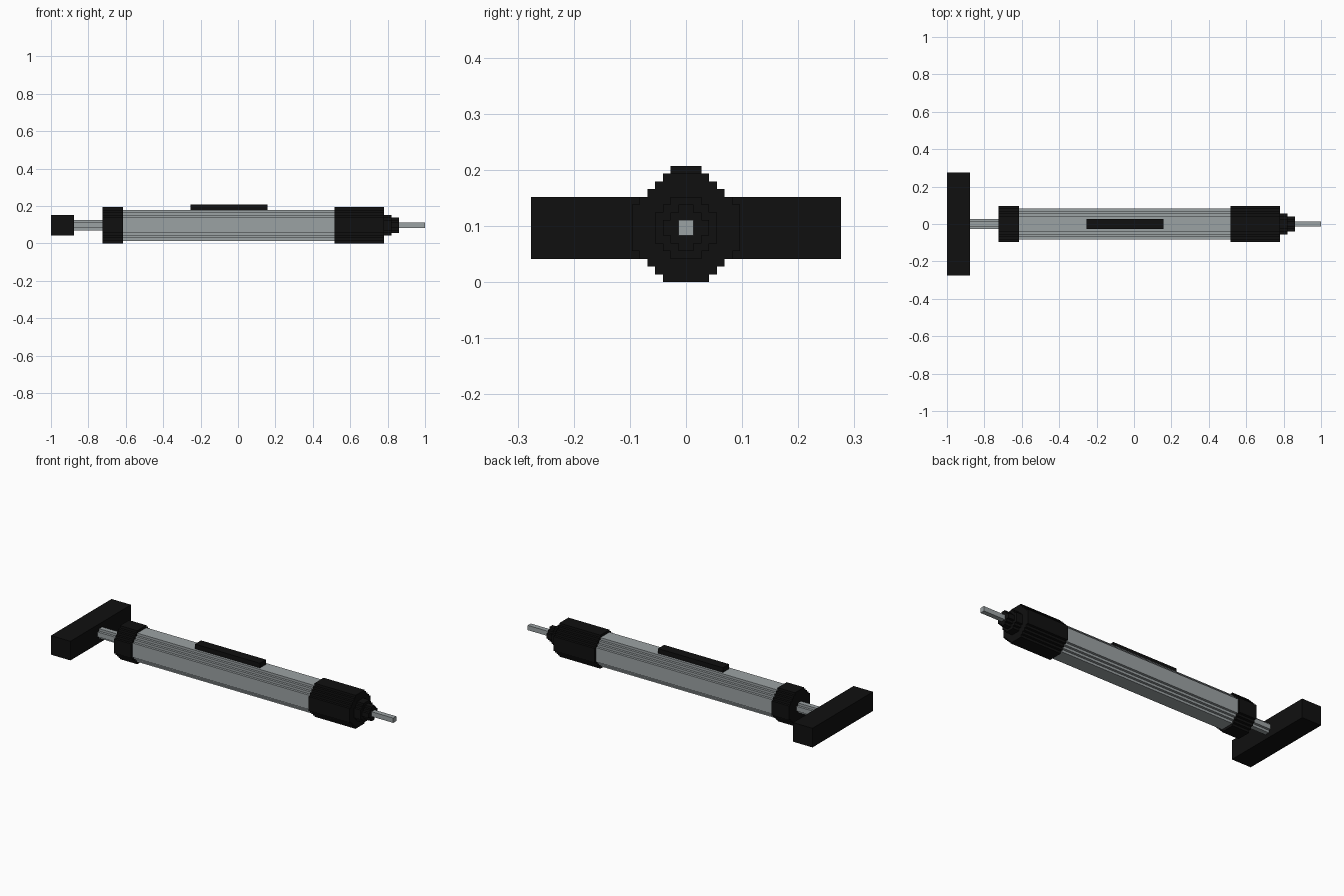
import bpy
import bmesh

cube = bpy.data.objects.get("Cube")
if cube:
    bpy.data.objects.remove(cube, do_unlink=True)

LENGTH = 145            # overall length in block units
U = 2 / LENGTH          # size of one block
AXIS = 7                # height of the barrel axis in blocks


def material(name, rgb):
    m = bpy.data.materials.new(name)
    m.use_nodes = True
    m.diffuse_color = (*rgb, 1)
    bsdf = m.node_tree.nodes["Principled BSDF"]
    bsdf.inputs["Base Color"].default_value = (*rgb, 1)
    bsdf.inputs["Roughness"].default_value = 0.7
    return m


STEEL = material("steel grey", (0.33, 0.36, 0.37))
BLACK = material("matte black", (0.005, 0.005, 0.005))


def extrude_profile(name, outline, start, end, mat):
    """Extrude a closed (y, z) block outline along x from start to end."""
    bm = bmesh.new()
    face = bm.faces.new([bm.verts.new((start * U - 1, y * U, z * U)) for y, z in outline])
    grown = bmesh.ops.extrude_face_region(bm, geom=[face])["geom"]
    verts = [g for g in grown if isinstance(g, bmesh.types.BMVert)]
    bmesh.ops.translate(bm, verts=verts, vec=((end - start) * U, 0, 0))
    bmesh.ops.recalc_face_normals(bm, faces=bm.faces)
    mesh = bpy.data.meshes.new(name)
    bm.to_mesh(mesh)
    bm.free()
    mesh.materials.append(mat)
    obj = bpy.data.objects.new(name, mesh)
    bpy.context.collection.objects.link(obj)
    return obj


def stepped_round(radius, flat):
    """Outline of a blocky circle: flat sides joined by one-block stairs."""
    quarter = [(radius, flat)]
    for i in range(radius - flat):
        y, z = radius - i - 1, flat + i
        quarter += [(y, z), (y, z + 1)]
    # the last stair lands on the top flat
    quarter = quarter[:-1] + [(flat, radius)] if radius > flat else quarter
    points = []
    for _ in range(4):
        points += quarter
        quarter = [(-z, y) for y, z in quarter]
    clean = [p for i, p in enumerate(points) if p != points[i - 1]]
    return [(y, z + AXIS) for y, z in clean]


def box(half_width, bottom, top):
    return [(-half_width, bottom), (half_width, bottom), (half_width, top), (-half_width, top)]


# Pull handle and its rod
extrude_profile("pull_handle", box(20, 3, 11), 0, 9, BLACK)
extrude_profile("plunger_rod", stepped_round(2, 1), 9, 20, STEEL)

# Barrel with a collar at the back and a long sleeve at the front
extrude_profile("rear_collar", stepped_round(7, 3), 20, 28, BLACK)
extrude_profile("barrel", stepped_round(6, 3), 28, 110, STEEL)
extrude_profile("front_sleeve", stepped_round(7, 3), 110, 129, BLACK)

# Stepped nozzle and needle
extrude_profile("nozzle_base", stepped_round(4, 2), 129, 132, BLACK)
extrude_profile("nozzle_neck", stepped_round(3, 1), 132, 135, BLACK)
extrude_profile("needle_tip", box(1, AXIS - 1, AXIS + 1), 135, LENGTH, STEEL)

# Raised strip on top of the barrel
extrude_profile("top_strip", box(2, 13, 15), 54, 84, BLACK)
